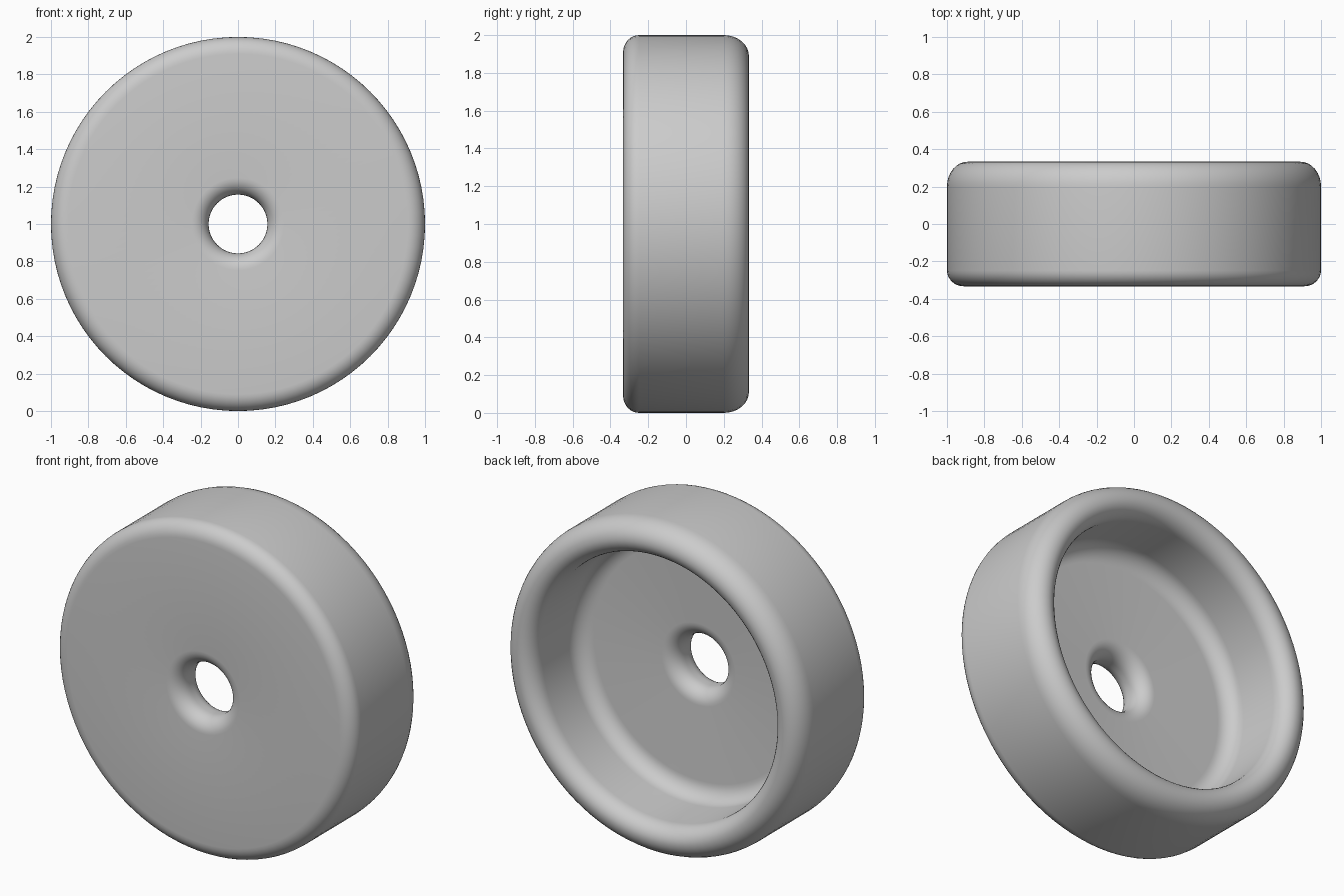
import bpy, bmesh, math

cube = bpy.data.objects.get("Cube")
if cube:
    bpy.data.objects.remove(cube, do_unlink=True)

SEGMENTS = 96
STEPS = 8


def corner(r, y, dr, dy, start):
    """Quarter ellipse around (r, y), turning a further 90 degrees from start."""
    angles = [math.radians(start + 90 * i / STEPS) for i in range(STEPS + 1)]
    return [(r + dr * math.cos(a), y + dy * math.sin(a)) for a in angles]


# Half section as (radius, depth), counter-clockwise from the bore
half = 0.333
floor_y = -0.12
bore = 0.157
profile = []
profile += corner(bore + 0.09, -half + 0.09, 0.09, 0.09, 180)   # bore, front edge
profile += corner(0.91, -half + 0.085, 0.09, 0.085, 270)        # outer front edge
profile += corner(0.89, 0.20, 0.11, half - 0.20, 0)             # outer back edge
profile += corner(0.89, half - 0.10, 0.09, 0.10, 90)            # inner lip
profile += corner(0.70, floor_y + 0.10, 0.10, 0.10, 270)[::-1]  # cup floor corner
profile += corner(bore + 0.09, floor_y - 0.09, 0.09, 0.09, 90)  # bore, back edge

# Spin the section about the y axis
bm = bmesh.new()
verts = [bm.verts.new((r, y, 1)) for r, y in profile]
edges = [bm.edges.new((v, verts[(i + 1) % len(verts)])) for i, v in enumerate(verts)]
bmesh.ops.spin(bm, geom=verts + edges, cent=(0, 0, 1), axis=(0, 1, 0),
               angle=2 * math.pi, steps=SEGMENTS, use_merge=True)
bmesh.ops.remove_doubles(bm, verts=bm.verts, dist=0.0005)
bmesh.ops.recalc_face_normals(bm, faces=bm.faces)
mesh = bpy.data.meshes.new("cup_ring")
bm.to_mesh(mesh)
bm.free()

# Single plain grey finish
colour = (0.6, 0.6, 0.6, 1)
grey = bpy.data.materials.new("light_grey")
grey.use_nodes = True
grey.diffuse_color = colour
grey.node_tree.nodes["Principled BSDF"].inputs["Base Color"].default_value = colour
mesh.materials.append(grey)

cup = bpy.data.objects.new("cup_ring", mesh)
bpy.context.collection.objects.link(cup)
bpy.ops.object.select_all(action="DESELECT")
cup.select_set(True)
bpy.context.view_layer.objects.active = cup
bpy.ops.object.shade_smooth_by_angle(angle=math.radians(40))
